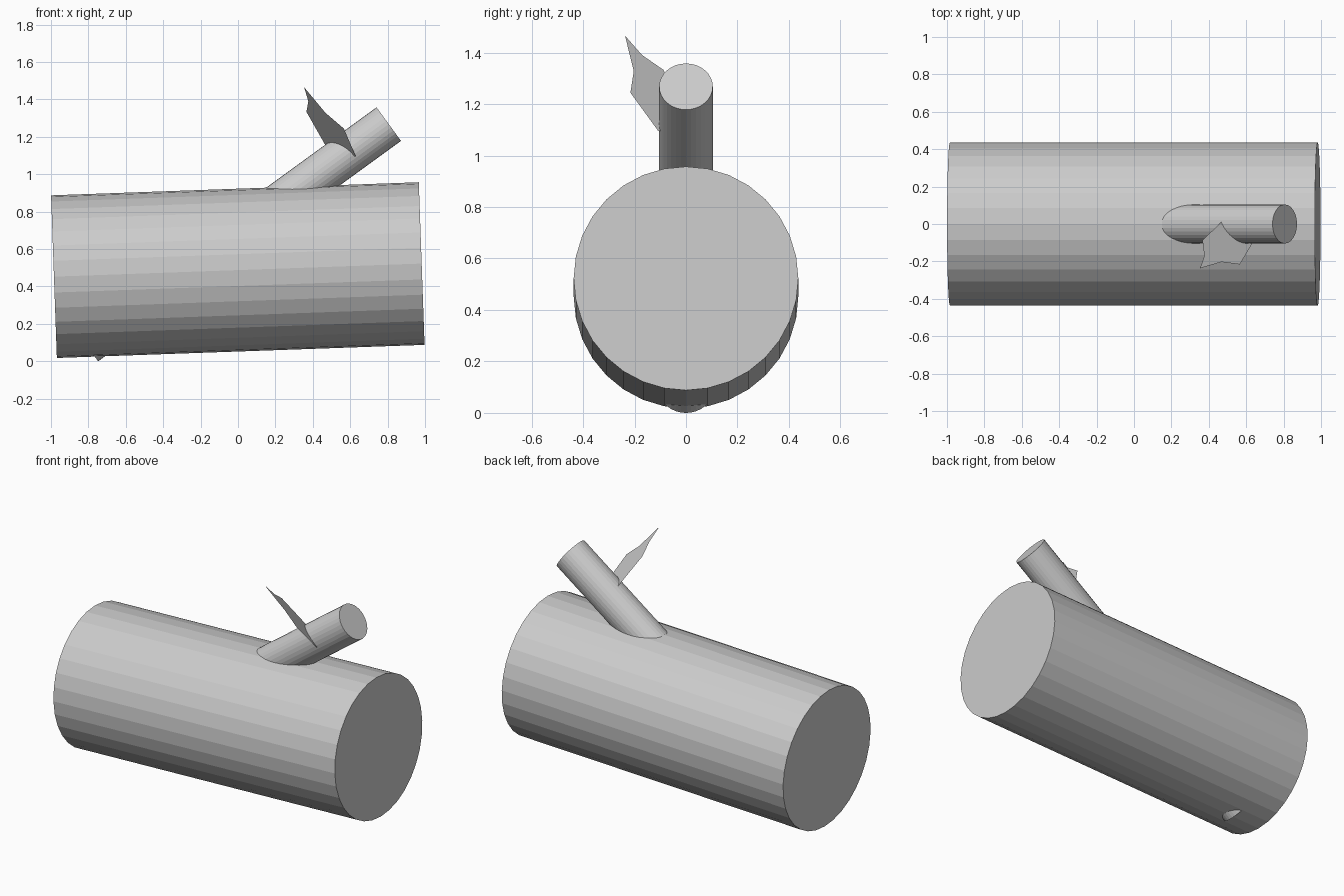
import bpy, bmesh
from mathutils import Vector, Matrix

if "Cube" in bpy.data.objects:
    bpy.data.objects.remove(bpy.data.objects["Cube"])


def rod(name, start, end, r_plane, r_side, sides=32):
    """Capped cylinder between two points lying in the XZ plane."""
    a, b = Vector(start), Vector(end)
    axis = (b - a).normalized()
    side = Vector((0, 1, 0))
    up = axis.cross(side)
    basis = Matrix((up * r_plane, side * r_side, axis)).transposed().to_4x4()
    bm = bmesh.new()
    bmesh.ops.create_cone(bm, cap_ends=True, segments=sides, radius1=1, radius2=1,
                          depth=(b - a).length,
                          matrix=Matrix.Translation((a + b) / 2) @ basis)
    bmesh.ops.recalc_face_normals(bm, faces=bm.faces)
    return finish(name, bm)


def finish(name, bm):
    mesh = bpy.data.meshes.new(name)
    bm.to_mesh(mesh)
    bm.free()
    obj = bpy.data.objects.new(name, mesh)
    bpy.context.collection.objects.link(obj)
    return obj


# Slightly tilted log
rod("log", (-0.984, 0, 0.4525), (0.982, 0, 0.5225), 0.435, 0.4365)

# Side branch running right through the log, its lower rim poking out below
rod("branch", (-0.813, 0, 0.0896), (0.806, 0, 1.268), 0.111, 0.104)

# Flat jagged leaf, its outline projected onto a slanted plane
outline = [(0.353, -0.237), (0.468, -0.203), (0.566, -0.216), (0.629, -0.109),
           (0.58, -0.02), (0.475, 0.02), (0.366, -0.088), (0.376, -0.171)]
bm = bmesh.new()
verts = [bm.verts.new((x, y, 1.466 - 0.962 * (x - 0.353) - 0.807 * (y + 0.237)))
         for x, y in outline]
bm.faces.new(verts)
finish("leaf", bm)
